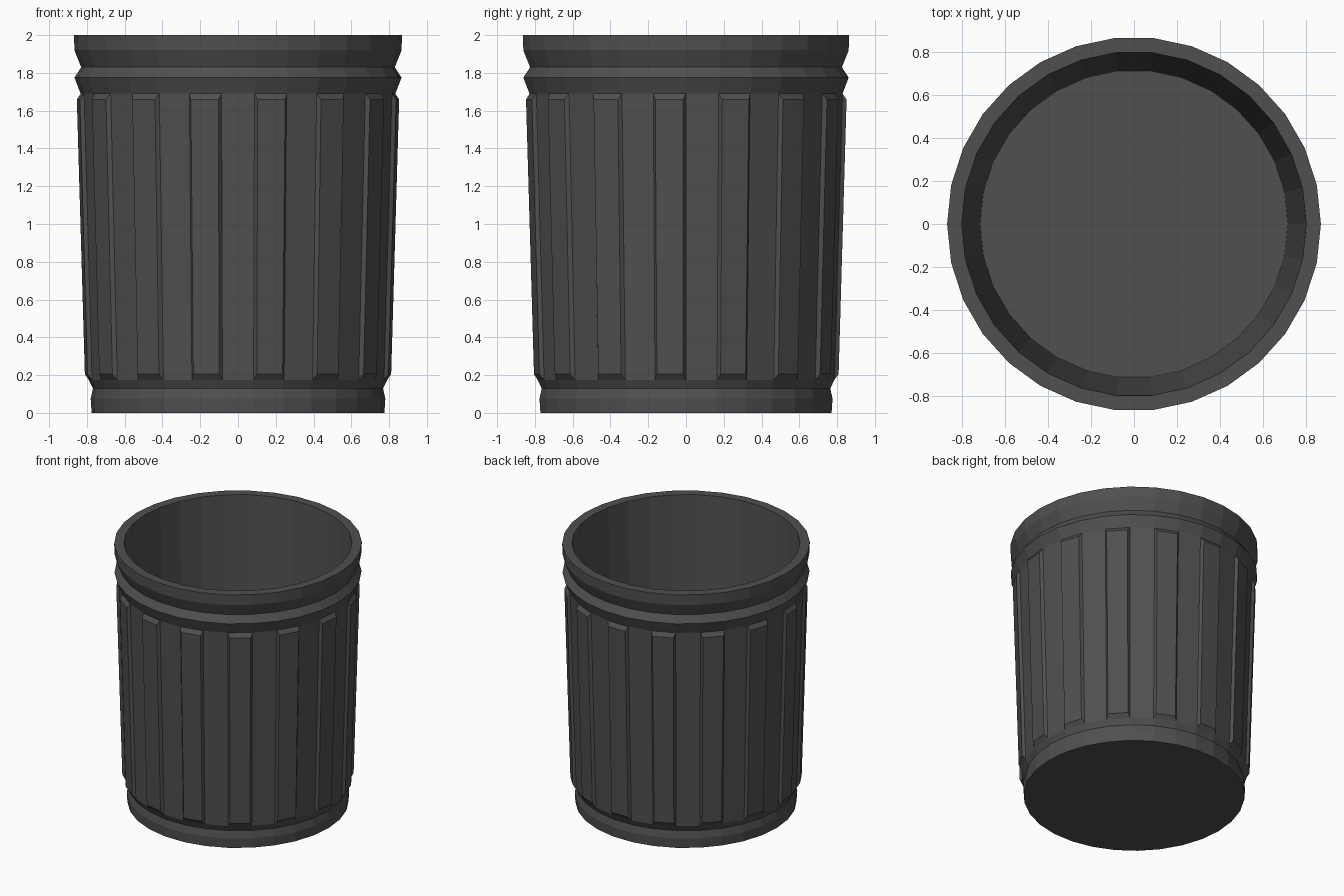
import bpy, bmesh, math
from mathutils import Vector

if "Cube" in bpy.data.objects:
    bpy.data.objects.remove(bpy.data.objects["Cube"])

N = 30
grey = bpy.data.materials.new("dark grey plastic")
grey.diffuse_color = (0.08, 0.08, 0.08, 1)
grey.use_nodes = True
grey.node_tree.nodes["Principled BSDF"].inputs["Base Color"].default_value = grey.diffuse_color

# Bin profile (radius, height): outside from the base up, over the rim, down to the floor
WALL = 3  # the band between points 3 and 4 carries the ribs
profile = [(0.775, 0), (0.78, 0.075), (0.768, 0.13), (0.79, 0.175), (0.833, 1.69),
           (0.866, 1.775), (0.83, 1.83), (0.866, 1.92), (0.868, 2.0),
           (0.80, 2.0), (0.715, 0.06)]

bm = bmesh.new()
rings = [[bm.verts.new((r * math.cos(2 * math.pi * i / N),
                        r * math.sin(2 * math.pi * i / N), z)) for i in range(N)]
         for r, z in profile]
ribs = []
for k in range(len(rings) - 1):
    a, b = rings[k], rings[k + 1]
    for i in range(N):
        j = (i + 1) % N
        f = bm.faces.new((a[i], a[j], b[j], b[i]))
        if k == WALL and i % 2:
            ribs.append(f)

# Underside and inner floor
bm.faces.new(rings[0][::-1])
bm.faces.new(rings[-1])

# Raised ribs with bevelled edges on every second wall face
bm.normal_update()
for f in ribs:
    normal = f.normal.copy()
    bmesh.ops.inset_individual(bm, faces=[f], thickness=0.018, depth=0)
    mid = f.calc_center_median().z
    for v in f.verts:
        v.co += normal * 0.022 + Vector((0, 0, 0.018 if v.co.z < mid else -0.018))

mesh = bpy.data.meshes.new("bin")
bm.to_mesh(mesh)
bm.free()
mesh.materials.append(grey)
bpy.context.collection.objects.link(bpy.data.objects.new("ribbed_bin", mesh))
